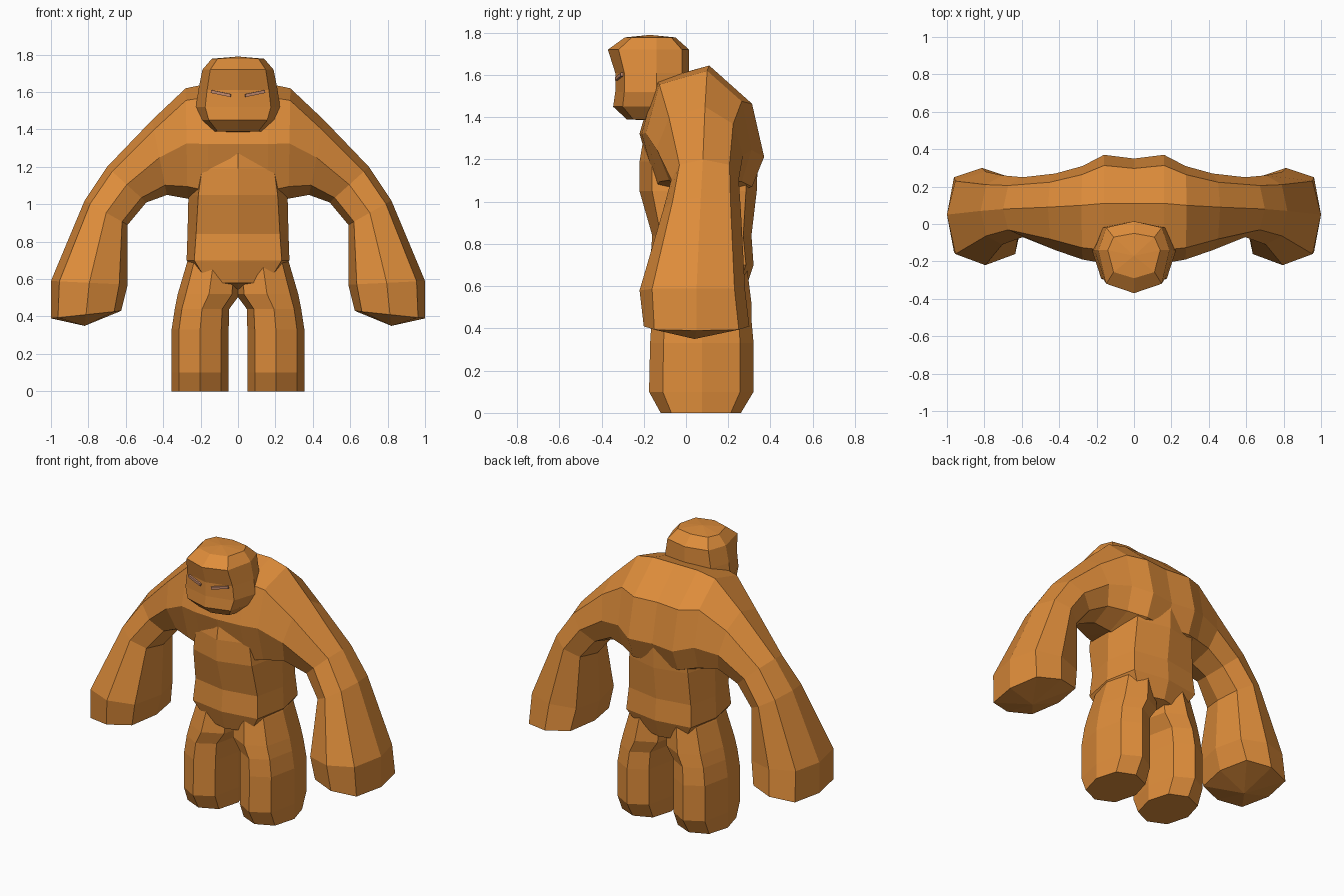
import bpy, bmesh, math
from mathutils import Vector

if "Cube" in bpy.data.objects:
    bpy.data.objects.remove(bpy.data.objects["Cube"])


def material(name, rgb):
    m = bpy.data.materials.new(name)
    m.diffuse_color = (*rgb, 1)
    m.use_nodes = True
    m.node_tree.nodes["Principled BSDF"].inputs["Base Color"].default_value = m.diffuse_color
    return m


CLAY = material("clay", (0.73, 0.265, 0.043))
EYE = material("eye", (0.55, 0.25, 0.15))


def ring(a, b, y0, y1, yc, diag, drop=0):
    """Eight-sided section: a, b are opposite (x, z) points, y0..y1 the depth.
    drop lowers the upper back of the section."""
    a, b = Vector((a[0], yc, a[1])), Vector((b[0], yc, b[1]))
    mid, half = (a + b) / 2, (b - a) / 2
    pts = []
    for i in range(8):
        c, s = math.cos(i * math.pi / 4), math.sin(i * math.pi / 4)
        k = 1 if i % 2 == 0 else diag * math.sqrt(2)
        depth = (y1 - yc) if s > 0 else (yc - y0)
        p = mid + half * c * k + Vector((0, s * k * depth, 0))
        if i in (1, 2):
            p.z -= drop
        pts.append(p)
    return pts


def loft(name, rings, cap0, cap1, mat=CLAY):
    bm = bmesh.new()
    vs = [[bm.verts.new(p) for p in r] for r in rings]
    for r, q in zip(vs, vs[1:]):
        for i in range(8):
            j = (i + 1) % 8
            bm.faces.new((r[i], r[j], q[j], q[i]))
    for r, tip in ((vs[0], cap0), (vs[-1], cap1)):
        t = bm.verts.new(tip)
        for i in range(8):
            bm.faces.new((r[i], r[(i + 1) % 8], t))
    bmesh.ops.recalc_face_normals(bm, faces=bm.faces)
    me = bpy.data.meshes.new(name)
    bm.to_mesh(me)
    bm.free()
    me.materials.append(mat)
    ob = bpy.data.objects.new(name, me)
    bpy.context.collection.objects.link(ob)
    return ob


# Arms and shoulders: one sweep from hand to hand through the chest
arm = [  # inner point, outer point, front, back, mid depth, diagonal, drop
    ((0.625, 0.43), (1.00, 0.39), -0.20, 0.30, 0.05, 0.8, 0),
    ((0.59, 0.57), (1.00, 0.59), -0.22, 0.28, 0.05, 0.78, 0),
    ((0.59, 0.89), (0.82, 1.02), -0.11, 0.26, 0.07, 0.74, 0),
    ((0.49, 1.01), (0.70, 1.20), -0.07, 0.25, 0.08, 0.74, 0),
    ((0.38, 1.05), (0.46, 1.45), -0.14, 0.27, 0.09, 0.74, 0.03),
    ((0.27, 1.03), (0.28, 1.62), -0.19, 0.31, 0.10, 0.78, 0.08),
    ((0.16, 1.00), (0.16, 1.645), -0.21, 0.37, 0.11, 0.78, 0.11),
]
half = [ring(*s) for s in arm]
centre = ring((0, 1.0), (0, 1.645), -0.22, 0.35, 0.11, 0.78, 0.11)
flip = lambda r: [Vector((-p.x, p.y, p.z)) for p in r]
body = loft("body", half + [centre] + [flip(r) for r in reversed(half)],
            (0.82, 0.04, 0.35), (-0.82, 0.04, 0.35))

# Torso
torso = loft("torso", [
    ring((-w, z), (w, z), y0, y1, 0.08, d) for z, w, y0, y1, d in (
        (1.37, 0.17, -0.19, 0.29, 0.8), (1.19, 0.24, -0.22, 0.34, 0.8),
        (1.05, 0.265, -0.22, 0.335, 0.8), (0.84, 0.27, -0.16, 0.31, 0.83),
        (0.70, 0.275, -0.17, 0.32, 0.85), (0.58, 0.20, -0.14, 0.28, 0.8))],
    (0, 0.08, 1.4), (0, 0.08, 0.53))

# Legs
leg_sections = (  # height, inner, outer, front, back
    (0.0, 0.05, 0.355, -0.12, 0.26), (0.10, 0.05, 0.355, -0.175, 0.32),
    (0.33, 0.05, 0.355, -0.17, 0.32), (0.44, 0.047, 0.338, -0.163, 0.31),
    (0.52, -0.012, 0.322, -0.16, 0.31), (0.68, -0.01, 0.275, -0.13, 0.29),
    (0.78, 0.01, 0.24, -0.08, 0.24))
legs = [loft("leg", [ring((s * a, z), (s * b, z), y0, y1, 0.075, 0.74)
                     for z, a, b, y0, y1 in leg_sections],
             (s * 0.2, 0.075, 0), (s * 0.13, 0.075, 0.84)) for s in (1, -1)]

# Fuse the limbs into one skin
bpy.context.view_layer.objects.active = body
for part in [torso] + legs:
    mod = body.modifiers.new("fuse", "BOOLEAN")
    mod.operation, mod.solver, mod.object = "UNION", "EXACT", part
    bpy.ops.object.modifier_apply(modifier=mod.name)
    bpy.data.objects.remove(part)

# Head
loft("head", [
    ring((-w, z), (w, z), y0, y1, -0.14, 0.78) for z, w, y0, y1 in (
        (1.39, 0.14, -0.28, -0.06), (1.45, 0.20, -0.345, -0.01),
        (1.52, 0.225, -0.335, 0.0), (1.61, 0.212, -0.335, 0.015),
        (1.72, 0.19, -0.37, 0.015), (1.778, 0.14, -0.29, -0.05))],
    (0, -0.17, 1.385), (0, -0.17, 1.79))

# Slanted eye slits
for s in (1, -1):
    bpy.ops.mesh.primitive_cube_add(size=1, location=(s * 0.09, -0.313, 1.592))
    eye = bpy.context.object
    eye.name = "eye"
    eye.scale = (0.11, 0.02, 0.016)
    eye.rotation_euler = (0, -s * 0.2, s * 0.25)
    eye.data.materials.append(EYE)
